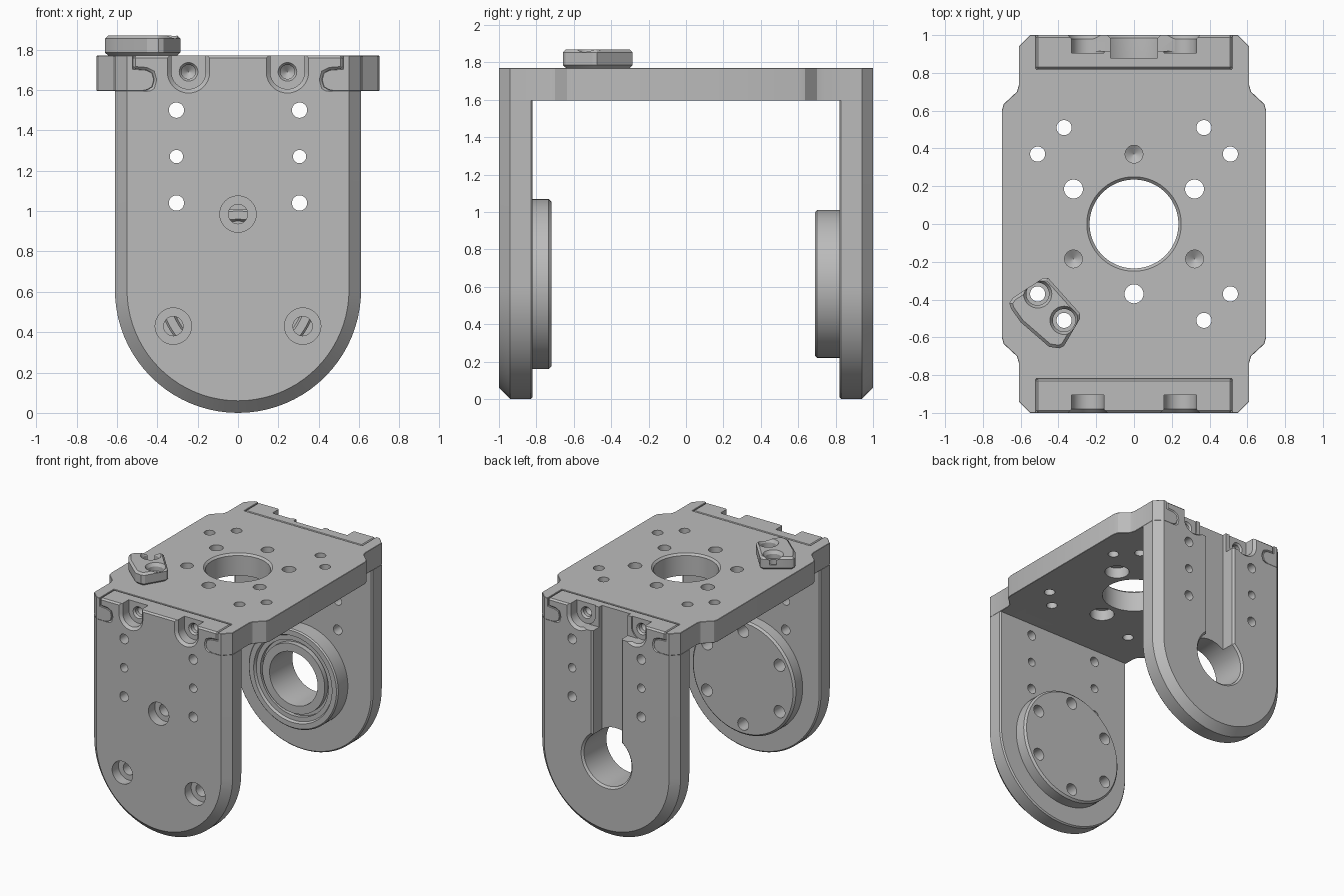
import bpy, bmesh, math

cube = bpy.data.objects.get("Cube")
if cube:
    bpy.data.objects.remove(cube, do_unlink=True)

grey = bpy.data.materials.new("machined grey")
grey.use_nodes = True
COLOUR = (0.5, 0.5, 0.5, 1)
grey.diffuse_color = COLOUR
grey.node_tree.nodes["Principled BSDF"].inputs["Base Color"].default_value = COLOUR


def loft(name, rings):
    """Closed solid through rings of equal point count; ends are capped."""
    bm = bmesh.new()
    loops = [[bm.verts.new(p) for p in ring] for ring in rings]
    n = len(loops[0])
    for a, b in zip(loops, loops[1:]):
        for i in range(n):
            j = (i + 1) % n
            bm.faces.new((a[i], a[j], b[j], b[i]))
    bm.faces.new(loops[0])
    bm.faces.new(loops[-1])
    bmesh.ops.recalc_face_normals(bm, faces=bm.faces)
    mesh = bpy.data.meshes.new(name)
    bm.to_mesh(mesh)
    bm.free()
    mesh.materials.append(grey)
    obj = bpy.data.objects.new(name, mesh)
    bpy.context.collection.objects.link(obj)
    return obj


def prism_y(name, pts, y0, y1):
    return loft(name, [[(x, y, z) for x, z in pts] for y in (y0, y1)])


def prism_z(name, pts, z0, z1):
    return loft(name, [[(x, y, z) for x, y in pts] for z in (z0, z1)])


def turned(axis, u, v, profile, name="cutter", n=48):
    """Round solid along y or z, centred on (u, v); profile is (radius, position)."""
    rings = []
    for r, h in profile:
        ring = []
        for i in range(n):
            t = math.tau * i / n
            a, b = u + r * math.cos(t), v + r * math.sin(t)
            ring.append((a, h, b) if axis == "y" else (a, b, h))
        rings.append(ring)
    return loft(name, rings)


def drill(axis, u, v, r, h0, h1):
    return turned(axis, u, v, [(r, h0), (r, h1)], n=32)


def apply(obj, mod):
    bpy.context.view_layer.objects.active = obj
    bpy.ops.object.modifier_apply(modifier=mod.name)


def combine(obj, others, operation="DIFFERENCE"):
    for other in others:
        mod = obj.modifiers.new("combine", "BOOLEAN")
        mod.operation, mod.solver, mod.object = operation, "EXACT", other
        apply(obj, mod)
        bpy.data.objects.remove(other, do_unlink=True)


def bevel(obj, width, angle):
    mod = obj.modifiers.new("bevel", "BEVEL")
    mod.width, mod.segments = width, 1
    mod.limit_method, mod.angle_limit = "ANGLE", math.radians(angle)
    apply(obj, mod)


def finish(obj):
    bpy.ops.object.select_all(action="DESELECT")
    obj.select_set(True)
    bpy.context.view_layer.objects.active = obj
    bpy.ops.object.shade_smooth_by_angle(angle=math.radians(25))


def u_shape(w, cx, cz, top, n=40):
    arc = [(cx + w * math.cos(math.pi * (1 + i / n)), cz + w * math.sin(math.pi * (1 + i / n)))
           for i in range(n + 1)]
    return arc + [(cx + w, top), (cx - w, top)]


def u_loft(name, sections, cx, cz, top):
    return loft(name, [[(x, y, z) for x, z in u_shape(w, cx, cz, top)] for w, y in sections])


TOP, UNDER, HUB_Z = 1.77, 1.595, 0.615

# Hooked tab that joins each arm to the plate
half_tab = [(.52, TOP), (.52, 1.705), (.455, 1.7), (.425, 1.685), (.415, 1.65),
            (.425, 1.615), (.45, 1.6), (.5, 1.59), (.5, 1.5)]
tab_outline = half_tab + [(-x, z) for x, z in reversed(half_tab)]


def make_arm(name, s):
    arm = u_loft(name, [(.6, s * .82), (.61, s * .83), (.61, s * .94), (.55, s)], 0, .61, UNDER)
    tab = prism_y("tab", tab_outline, s * .82, s)
    bevel(tab, .012, 40)
    combine(arm, [tab], "UNION")
    cuts = []
    for m in (-1, 1):
        # Screw pocket open at the top, with its screw hole
        cuts.append(u_loft("cutter", [(.085, s * .905), (.085, s * .98), (.11, s * 1.005)],
                           m * .245, 1.69, 1.9))
        cuts.append(turned("y", m * .245, 1.69, [(.001, s * .83), (.035, s * .86),
                                                 (.035, s * .89), (.05, s * .91)], n=32))
        # Column of mounting holes
        for z, r in ((1.5, .038), (1.27, .033), (1.04, .038)):
            cuts.append(drill("y", m * .305, z, r, s * .7, s * 1.1))
    combine(arm, cuts)
    return arm


# Front arm with round flange
front_arm = make_arm("front_arm", -1)
flange = turned("y", 0, HUB_Z, [(.455, -.86), (.455, -.735), (.44, -.72)], "flange", 96)
combine(front_arm, [flange], "UNION")
holes = []
for k in range(6):
    t = math.radians(90 + 60 * k)
    x, z = .37 * math.cos(t), HUB_Z + .37 * math.sin(t)
    if k % 2 == 0:
        holes.append(turned("y", x, z, [(.09, -1.1), (.09, -.92)]))
    holes.append(drill("y", x, z, .048, -1.1 if k % 2 == 0 else -.86, -.6))
combine(front_arm, holes)
finish(front_arm)

# Back arm with bearing hub, bore and cable slot
back_arm = make_arm("back_arm", 1)
hub = turned("y", 0, HUB_Z, [(.395, .86), (.395, .7), (.385, .69), (.345, .69), (.335, .71),
                             (.3, .71), (.3, .74), (.275, .74), (.275, .7), (.22, .7)],
             "hub", 96)
combine(back_arm, [hub], "UNION")
slot = [(-.125, .88), (.125, .88), (.125, .985), (.15, 1.01), (-.15, 1.01), (-.125, .985)]
link = [(-.25, 1.61), (.25, 1.61), (.25, 1.9), (-.25, 1.9)]
combine(back_arm, [
    turned("y", 0, HUB_Z, [(.225, .6), (.21, .715), (.21, .985), (.23, 1.005)], n=64),
    prism_z("cutter", slot, HUB_Z, 1.9),
    prism_y("cutter", link, .915, 1.1)])
finish(back_arm)

# Top plate
quarter = [(.7, .6), (.69, .635), (.62, .7), (.61, .735), (.61, .94), (.55, 1)]
right = [(x, -y) for x, y in reversed(quarter)] + quarter
plate = prism_z("top_plate", right + [(-x, -y) for x, y in right], UNDER, TOP)
tall_tab = [(x, z + .1 if z == TOP else z) for x, z in tab_outline]
combine(plate, [prism_y("cutter", tall_tab, s * .82, s * 1.1) for s in (-1, 1)])
bevel(plate, .012, 50)

cuts = [turned("z", 0, 0, [(.235, 1.5), (.235, 1.755), (.255, 1.775)], n=96)]
for x, y in ((-.37, .51), (-.51, .37), (.37, .51), (.51, .37), (.51, -.37), (.37, -.51),
             (-.51, -.37), (-.37, -.51)):
    cuts.append(drill("z", x, y, .04, 1.5, 1.9))
for k in range(6):
    t = math.radians(30 + 60 * k)
    x, y = .37 * math.cos(t), .37 * math.sin(t)
    if k in (0, 2, 4):
        # Through holes, counterbored from below
        cuts.append(drill("z", x, y, .05, 1.5, 1.9))
        cuts.append(drill("z", x, y, .09, 1.5, 1.68))
    else:
        # Blind holes with conical bottoms
        cuts.append(turned("z", x, y, [(.001, 1.65), (.047, 1.68), (.047, 1.8)], n=32))
combine(plate, cuts)
finish(plate)

# Small clamp block on the plate
block = [(-.66, -.42), (-.64, -.39), (-.48, -.285), (-.455, -.285), (-.285, -.475),
         (-.285, -.5), (-.37, -.645), (-.395, -.658), (-.45, -.65), (-.6, -.52), (-.65, -.45)]
clamp = prism_z("clamp_block", block, TOP, 1.87)
bevel(clamp, .016, 60)
cuts = []
for x, y in ((-.51, -.37), (-.37, -.51)):
    cuts.append(drill("z", x, y, .04, 1.7, 1.9))
    cuts.append(turned("z", x, y, [(.06, 1.81), (.06, 1.845), (.078, 1.875)], n=32))
combine(clamp, cuts)
finish(clamp)
